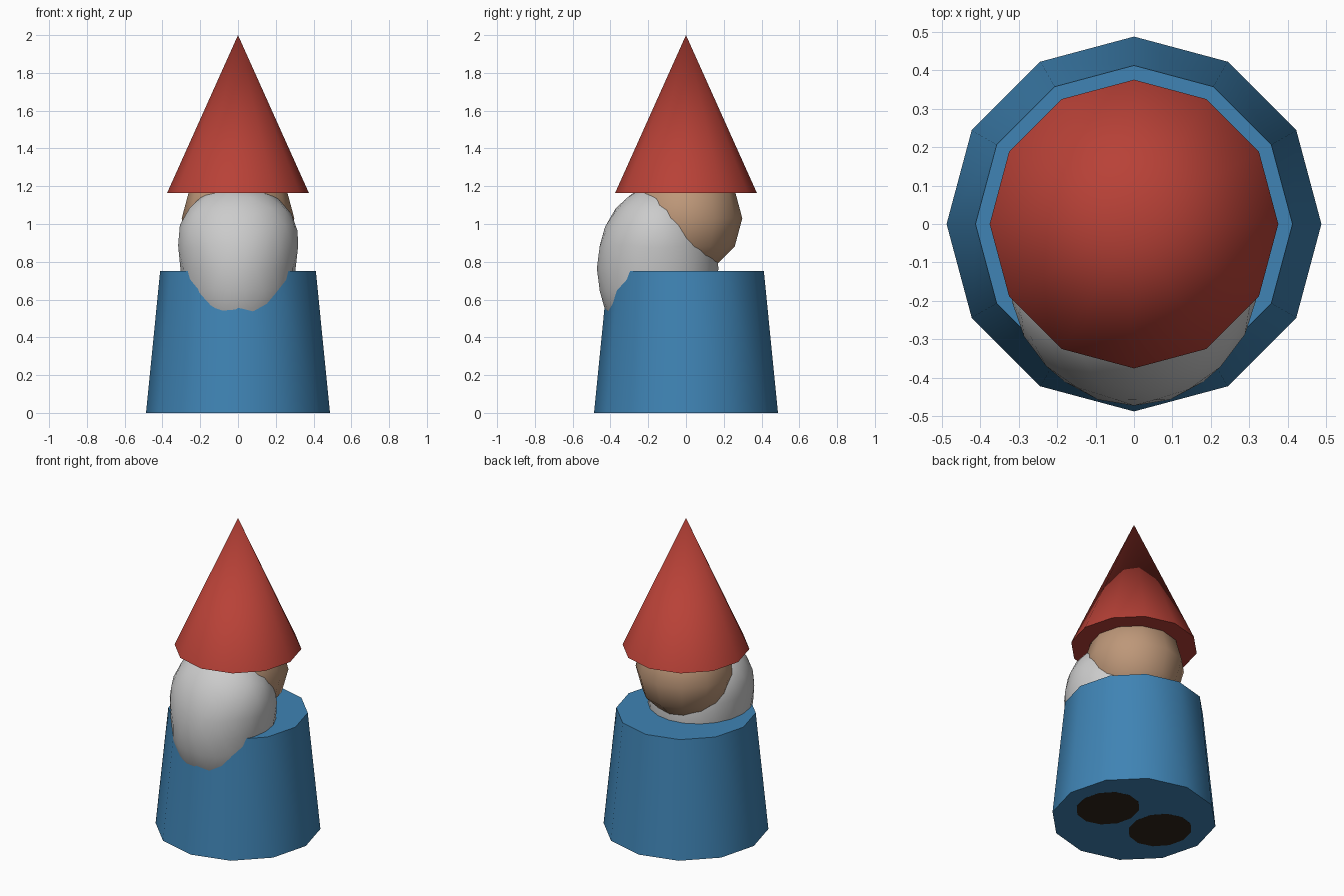
import bpy, math

if "Cube" in bpy.data.objects:
    bpy.data.objects.remove(bpy.data.objects["Cube"])


def finish(obj, name, color=None, angle=40):
    obj.name = name
    if color:
        mat = bpy.data.materials.new(name + "_color")
        mat.diffuse_color = (*color, 1)
        mat.use_nodes = True
        mat.node_tree.nodes["Principled BSDF"].inputs["Base Color"].default_value = mat.diffuse_color
        obj.data.materials.append(mat)
    bpy.ops.object.shade_smooth_by_angle(angle=math.radians(angle))
    return obj


def cone(name, r1, r2, z0, z1, color, x=0):
    bpy.ops.mesh.primitive_cone_add(vertices=12, radius1=r1, radius2=r2, depth=z1 - z0,
                                    location=(x, 0, (z0 + z1) / 2))
    return finish(bpy.context.object, name, color)


# Coat and pointed hat, both twelve-sided
cone("coat", 0.487, 0.412, 0, 0.752, (0.05, 0.23, 0.46))
cone("hat", 0.375, 0, 1.165, 2, (0.48, 0.053, 0.038))

# Head
bpy.ops.mesh.primitive_uv_sphere_add(segments=12, ring_count=6, radius=0.298,
                                     location=(0, 0, 1.03))
finish(bpy.context.object, "head", (0.51, 0.31, 0.19))

# Beard: long ellipsoid, wider towards the cheeks
bpy.ops.mesh.primitive_ico_sphere_add(subdivisions=3, radius=1, location=(0, -0.15, 0.765))
beard = bpy.context.object
for v in beard.data.vertices:
    z = v.co.z * 0.44
    v.co = (v.co.x * 0.305 * (1 + 0.8 * max(0, z)), v.co.y * 0.322, z)
finish(beard, "beard", angle=60)

# Boots tucked under the coat, only their soles show
for side, x in (("left", -0.2), ("right", 0.2)):
    bpy.ops.mesh.primitive_uv_sphere_add(segments=12, ring_count=8, radius=1,
                                         location=(x, 0, -0.0005))
    boot = bpy.context.object
    for v in boot.data.vertices:
        v.co = (v.co.x * 0.18, v.co.y * 0.2, max(0, v.co.z) * 0.2)
    finish(boot, side + "_boot", (0.03, 0.018, 0.01))
